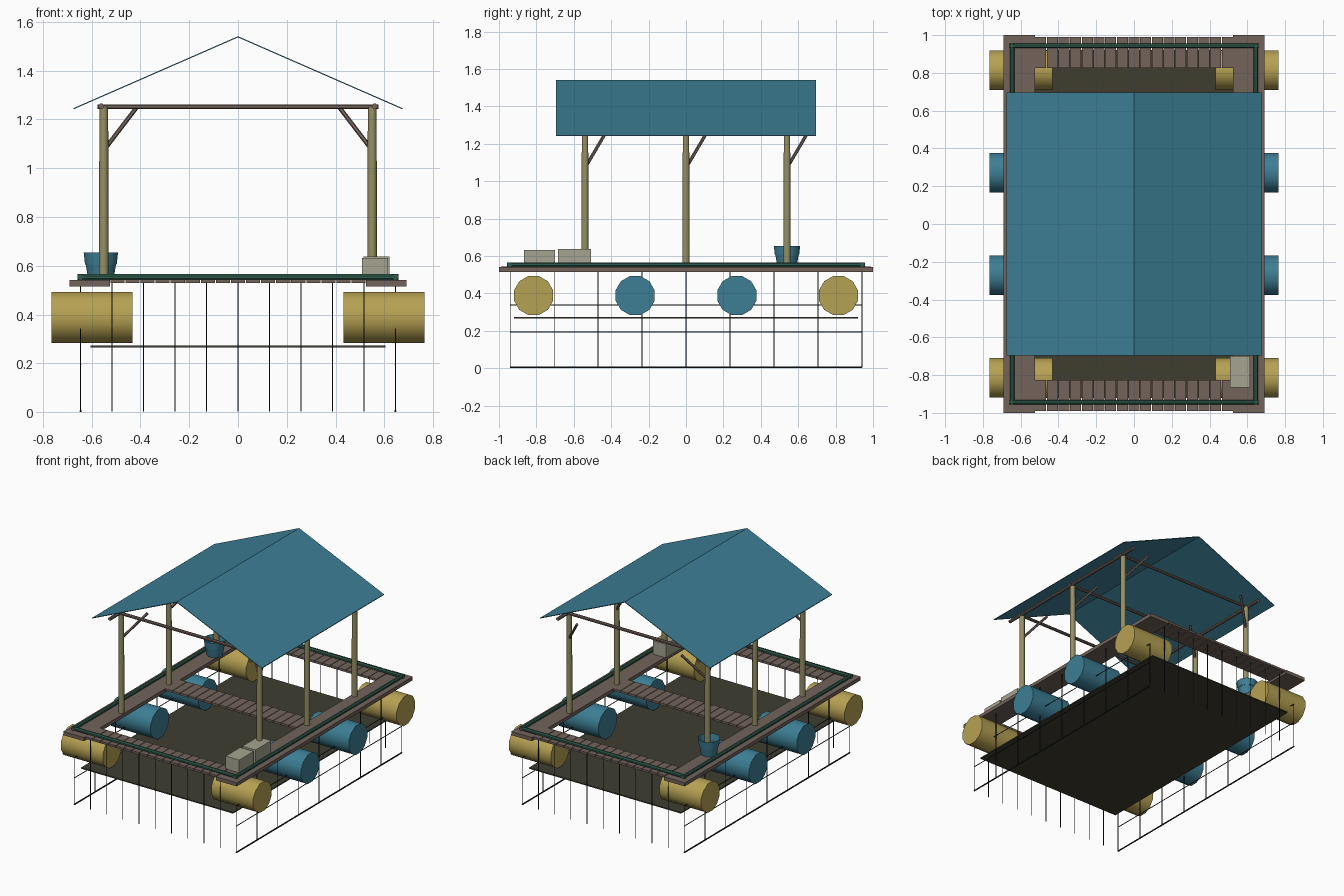
import bpy, bmesh, math
from mathutils import Vector, Matrix

if "Cube" in bpy.data.objects:
    bpy.data.objects.remove(bpy.data.objects["Cube"])


def material(name, rgb):
    m = bpy.data.materials.new(name)
    m.diffuse_color = (*rgb, 1)
    m.use_nodes = True
    m.node_tree.nodes["Principled BSDF"].inputs["Base Color"].default_value = m.diffuse_color
    return m


BLUE = material("blue plastic", (0.045, 0.21, 0.30))
YELLOW = material("yellow plastic", (0.47, 0.36, 0.085))
WOOD = material("brown wood", (0.17, 0.125, 0.105))
GREEN = material("green pipe", (0.03, 0.11, 0.075))
BAMBOO = material("bamboo", (0.31, 0.28, 0.125))
NET = material("dark floor net", (0.05, 0.047, 0.03))
ROPE = material("black rope", (0.012, 0.02, 0.02))
GREY = material("grey block", (0.38, 0.37, 0.28))


def finish(bm, name, mat, smooth=False):
    bmesh.ops.recalc_face_normals(bm, faces=bm.faces[:])
    me = bpy.data.meshes.new(name)
    bm.to_mesh(me)
    bm.free()
    me.materials.append(mat)
    ob = bpy.data.objects.new(name, me)
    bpy.context.collection.objects.link(ob)
    if smooth:
        bpy.context.view_layer.objects.active = ob
        ob.select_set(True)
        bpy.ops.object.shade_smooth_by_angle(angle=math.radians(40))
        ob.select_set(False)
    return ob


def add_box(bm, lo, hi):
    lo, hi = Vector(lo), Vector(hi)
    bmesh.ops.create_cube(bm, size=1, matrix=Matrix.Translation((lo + hi) / 2)
                          @ Matrix.Diagonal((*(hi - lo), 1)))


def add_rod(bm, a, b, r, r2=None, sides=8):
    a, b = Vector(a), Vector(b)
    d = b - a
    rot = d.to_track_quat('Z', 'Y').to_matrix().to_4x4()
    bmesh.ops.create_cone(bm, cap_ends=True, segments=sides, radius1=r,
                          radius2=r if r2 is None else r2, depth=d.length,
                          matrix=Matrix.Translation((a + b) / 2) @ rot
                          @ Matrix.Rotation(math.pi / sides, 4, 'Z'))


def rods(name, mat, items, r, sides=8, smooth=True):
    bm = bmesh.new()
    for a, b in items:
        add_rod(bm, a, b, r, sides=sides)
    return finish(bm, name, mat, smooth)


def boxes(name, mat, items):
    bm = bmesh.new()
    for lo, hi in items:
        add_box(bm, lo, hi)
    return finish(bm, name, mat)


# side walkways
boxes("side_walkways", WOOD, [((-0.69, -1, 0.515), (-0.525, 1, 0.541)),
                              ((0.525, -1, 0.515), (0.69, 1, 0.541))])

# cross planks at both ends and in the middle
step = 1.05 / 17
for name, y0, y1 in (("front_planks", -0.99, -0.825), ("middle_planks", -0.085, 0.085),
                     ("back_planks", 0.825, 0.99)):
    boxes(name, WOOD, [((-0.525 + i * step + 0.002, y0, 0.53),
                        (-0.525 + (i + 1) * step - 0.002, y1, 0.545)) for i in range(17)])

# green pipe ring on the deck
X, Y, Z = 0.645, 0.943, 0.554
rods("pipe_ring", GREEN,
     [((s * X, -Y - 0.013, Z), (s * X, Y + 0.013, Z)) for s in (-1, 1)]
     + [((-X - 0.013, s * Y, Z), (X + 0.013, s * Y, Z)) for s in (-1, 1)], 0.0135)

# barrel floats
for s in (-1, 1):
    side = "left" if s < 0 else "right"
    for i, y in enumerate((-0.815, -0.272, 0.272, 0.815)):
        rods(f"{side}_barrel_{i + 1}", YELLOW if i in (0, 3) else BLUE,
             [((s * 0.432, y, 0.389), (s * 0.765, y, 0.389))], 0.108, 12)

# net floor tray
boxes("net_floor", NET, [((-0.605, -0.92, 0.266), (0.605, 0.92, 0.274))])

# net ropes: verticals and long lines
verts = []
for s in (-1, 1):
    verts += [((i * 0.129, s * 0.94, 0.003), (i * 0.129, s * 0.94, 0.53)) for i in range(-4, 5)]
    verts += [((s * 0.645, j * 0.235, 0.003), (s * 0.645, j * 0.235, 0.34 if abs(j) == 4 else 0.52))
              for j in range(-4, 5)]
rods("net_verticals", ROPE, verts, 0.0025, 5)
rods("net_lines", ROPE, [((s * 0.645, -0.94, z), (s * 0.645, 0.94, z))
                         for s in (-1, 1) for z in (0.195, 0.34)], 0.003, 5)
rods("net_bottom_ropes", ROPE, [((s * 0.645, -0.94, 0.005), (s * 0.645, 0.94, 0.005))
                                for s in (-1, 1)], 0.005, 6)

# posts, braces and beams of the shelter
POST_Y = (-0.54, 0, 0.54)
bm = bmesh.new()
for s in (-1, 1):
    for y in POST_Y:
        add_rod(bm, (s * 0.55, y, 0.53), (s * 0.55, y, 1.25), 0.02, 0.018, 10)
finish(bm, "posts", BAMBOO, True)
rods("braces", WOOD, [((s * 0.545, y + 0.005, 1.08), (s * 0.415, y + 0.105, 1.25))
                      for s in (-1, 1) for y in POST_Y], 0.009, 6)
rods("cross_beams", WOOD, [((-0.575, y, 1.252), (0.575, y, 1.252)) for y in POST_Y], 0.011)
rods("long_beams", WOOD, [((s * 0.56, -0.66, 1.254), (s * 0.56, 0.66, 1.254))
                          for s in (-1, 1)], 0.012)

# gable roof sheet, extruded from a thin chevron
bm = bmesh.new()
outline = [(-0.675, 1.246), (0, 1.541), (0.675, 1.246), (0.675, 1.241), (0, 1.536), (-0.675, 1.241)]
ends = [[bm.verts.new((x, y, z)) for x, z in outline] for y in (-0.695, 0.695)]
for i in range(6):
    j = (i + 1) % 6
    bm.faces.new((ends[0][i], ends[0][j], ends[1][j], ends[1][i]))
for e in ends:
    bm.faces.new((e[0], e[1], e[4], e[5]))
    bm.faces.new((e[1], e[2], e[3], e[4]))
finish(bm, "roof", BLUE)

# bucket with a sunken top
bm = bmesh.new()
add_rod(bm, (-0.562, 0.54, 0.541), (-0.562, 0.54, 0.655), 0.053, 0.073, 12)
top = max(bm.faces, key=lambda f: f.calc_center_median().z)
bmesh.ops.inset_region(bm, faces=[top], thickness=0.006)
bmesh.ops.translate(bm, verts=top.verts[:], vec=(0, 0, -0.05))
finish(bm, "bucket", BLUE, True)

# two grey blocks on the right walkway
boxes("front_block", GREY, [((0.508, -0.865, 0.541), (0.615, -0.70, 0.633))])
boxes("back_block", GREY, [((0.515, -0.685, 0.541), (0.62, -0.508, 0.638))])
